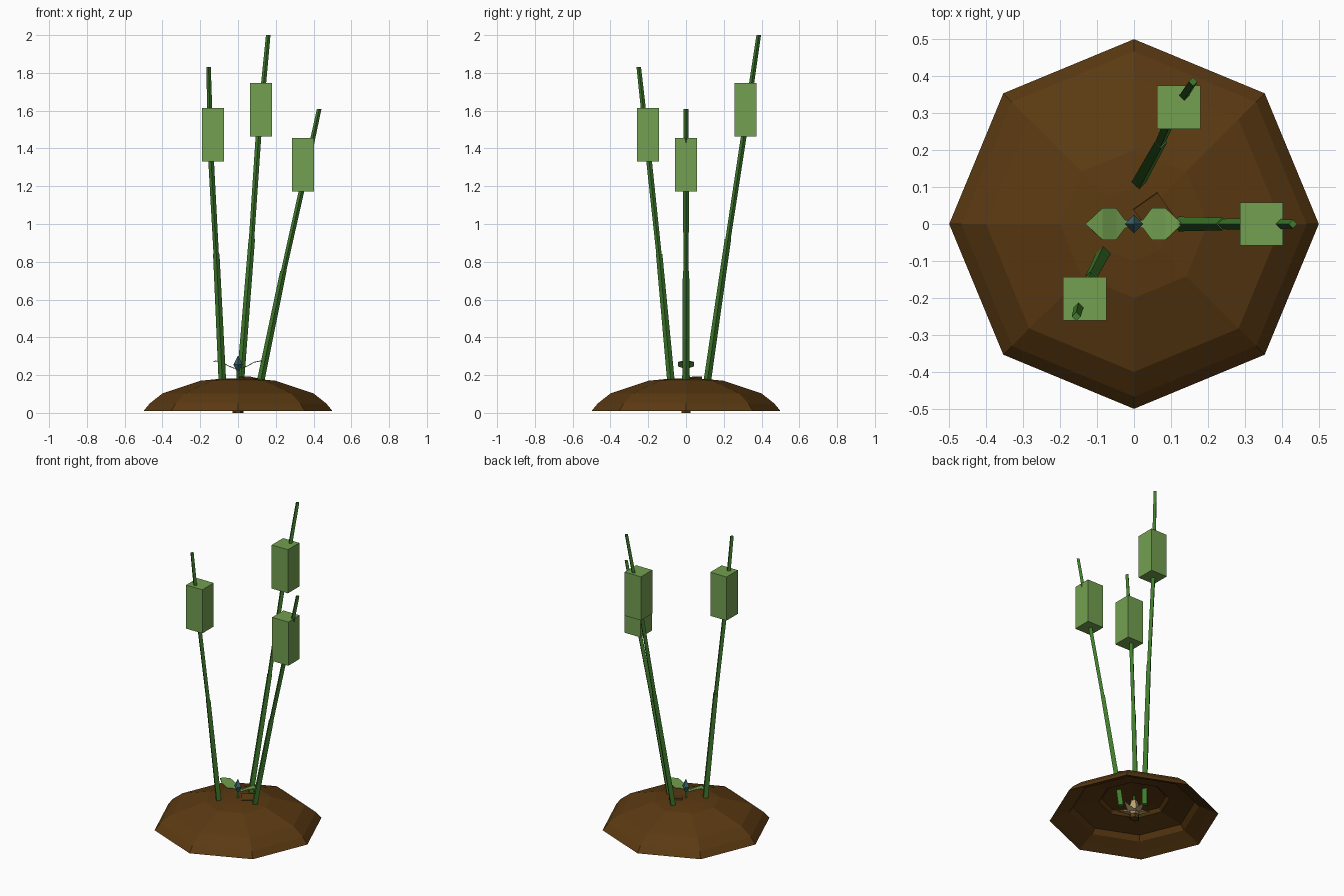
import bpy, bmesh, math
from mathutils import Vector, Matrix

cube = bpy.data.objects.get("Cube")
if cube:
    bpy.data.objects.remove(cube, do_unlink=True)


def material(name, rgb):
    m = bpy.data.materials.new(name)
    m.use_nodes = True
    m.diffuse_color = (*rgb, 1)
    m.node_tree.nodes["Principled BSDF"].inputs["Base Color"].default_value = (*rgb, 1)
    return m


SOIL = material("brown soil", (0.105, 0.042, 0.006))
STEM = material("stem green", (0.05, 0.20, 0.025))
LEAF = material("light leaf green", (0.17, 0.35, 0.08))
BUD = material("teal bud", (0.045, 0.127, 0.14))
SEED = material("tan seed", (0.50, 0.38, 0.18))


def finish(name, bm, mat):
    bmesh.ops.recalc_face_normals(bm, faces=bm.faces)
    mesh = bpy.data.meshes.new(name)
    bm.to_mesh(mesh)
    bm.free()
    mesh.materials.append(mat)
    ob = bpy.data.objects.new(name, mesh)
    bpy.context.collection.objects.link(ob)
    return ob


def loft(name, rings, sides, mat, turn=0.0):
    """Joins flat rings given as (centre, radius); zero radius makes a tip."""
    bm = bmesh.new()
    previous = None
    for i, (c, r) in enumerate(rings):
        c = Vector(c)
        if r == 0:
            ring = [bm.verts.new(c)] * sides
        else:
            angles = [turn + math.tau * k / sides for k in range(sides)]
            ring = [bm.verts.new(c + Vector((r * math.cos(a), r * math.sin(a), 0)))
                    for a in angles]
            if i in (0, len(rings) - 1):
                bm.faces.new(ring)
        if previous:
            for k in range(sides):
                n = (k + 1) % sides
                corners = dict.fromkeys((previous[k], previous[n], ring[n], ring[k]))
                bm.faces.new(list(corners))
        previous = ring
    return finish(name, bm, mat)


def box(name, centre, size, mat, rotation=None):
    bm = bmesh.new()
    bmesh.ops.create_cube(bm, size=1)
    bmesh.ops.scale(bm, vec=size, verts=bm.verts)
    if rotation:
        bmesh.ops.rotate(bm, matrix=rotation, verts=bm.verts)
    bmesh.ops.translate(bm, vec=centre, verts=bm.verts)
    return finish(name, bm, mat)


# Faceted soil mound, hollow and stepped underneath
profile = [(0, 0.15), (0.19, 0.145), (0.21, 0.125), (0.36, 0.095), (0.385, 0.065),
           (0.45, 0.035), (0.5, 0.01), (0.467, 0.05), (0.4, 0.103),
           (0.2, 0.17), (0.1, 0.18), (0, 0.183)]
loft("soil_mound", [((0, 0, z), r) for r, z in profile], 8, SOIL)
box("soil_clod", (0.05, 0.035, 0.173), (0.08, 0.07, 0.03), SOIL,
    Matrix.Rotation(math.radians(35), 3, "Z") @ Matrix.Rotation(math.radians(8), 3, "X"))

# Stems: each has a lower and an upper length, with a small step at the joint
stems = {
    "left": [(0.10, 0, 0.05), (0.12, 0, 0.17), (0.24, 0, 0.75),
             (0.335, 0, 1.17), (0.43, 0, 1.61)],
    "back": [(0.0, 0.10, 0.05), (0.013, 0.113, 0.17), (0.073, 0.222, 0.92),
             (0.108, 0.305, 1.46), (0.16, 0.385, 2.0)],
    "front": [(-0.075, -0.07, 0.05), (-0.083, -0.08, 0.17), (-0.115, -0.142, 0.84),
              (-0.142, -0.195, 1.33), (-0.156, -0.25, 1.83)],
}
for side, path in stems.items():
    base, ground, joint, neck, tip = map(Vector, path)
    overlap = joint.lerp(ground, 0.12)
    loft(side + "_stem_lower", [(base, 0.021), (ground, 0.02), (joint, 0.017)], 4, STEM)
    loft(side + "_stem_upper", [(overlap, 0.014), (neck, 0.015), (tip, 0.012)], 4, STEM)

# Square seed heads
heads = {"left": (0.345, 0, 1.313), "back": (0.121, 0.316, 1.604),
         "front": (-0.133, -0.202, 1.473)}
for side, centre in heads.items():
    box(side + "_head", centre, (0.117, 0.117, 0.284), LEAF)

# Young sprout: pointed bud on a thin stalk, with a pair of arched leaves
loft("sprout_stalk", [((0, 0, 0.1), 0.01), ((0, 0, 0.24), 0.008)], 4, STEM)
loft("sprout_bud", [((0, 0, 0.205), 0), ((0, 0, 0.255), 0.025), ((0, 0, 0.305), 0)], 4, BUD)

leaf_rows = [(0.005, 0.004, 0.235), (0.025, 0.012, 0.24), (0.048, 0.043, 0.25),
             (0.085, 0.043, 0.27), (0.118, 0.012, 0.277), (0.13, 0.002, 0.273)]
for side, sign in (("left", 1), ("right", -1)):
    bm = bmesh.new()
    rows = [[bm.verts.new((sign * x, s * w, z)) for s in (-1, 1)] for x, w, z in leaf_rows]
    for a, b in zip(rows, rows[1:]):
        bm.faces.new((a[0], b[0], b[1], a[1]) if sign > 0 else (a[1], b[1], b[0], a[0]))
    leaf = finish(side + "_sprout_leaf", bm, LEAF)
    thick = leaf.modifiers.new("thickness", "SOLIDIFY")
    thick.thickness = 0.004

# Buried seed with split husk points and a short root
loft("seed_core", [((0, 0, 0.02), 0.012), ((0, 0, 0.05), 0.04), ((0, 0, 0.12), 0.02)], 5, SEED)
for k in range(5):
    a = math.tau * k / 5 + 0.3
    out = Vector((math.cos(a), math.sin(a), 0))
    across = Vector((-out.y, out.x, 0)) * 0.028
    bm = bmesh.new()
    root = out * 0.02 + Vector((0, 0, 0.04))
    corners = [root - across, root + across, out * 0.11 + Vector((0, 0, 0.07)),
               root + Vector((0, 0, 0.03))]
    v = [bm.verts.new(c) for c in corners]
    for i in range(4):
        bm.faces.new([v[j] for j in range(4) if j != i])
    finish(f"seed_husk_{k + 1}", bm, SEED)
loft("seed_root", [((0, 0, 0), 0.028), ((0, 0, 0.025), 0.028)], 6, SOIL)
